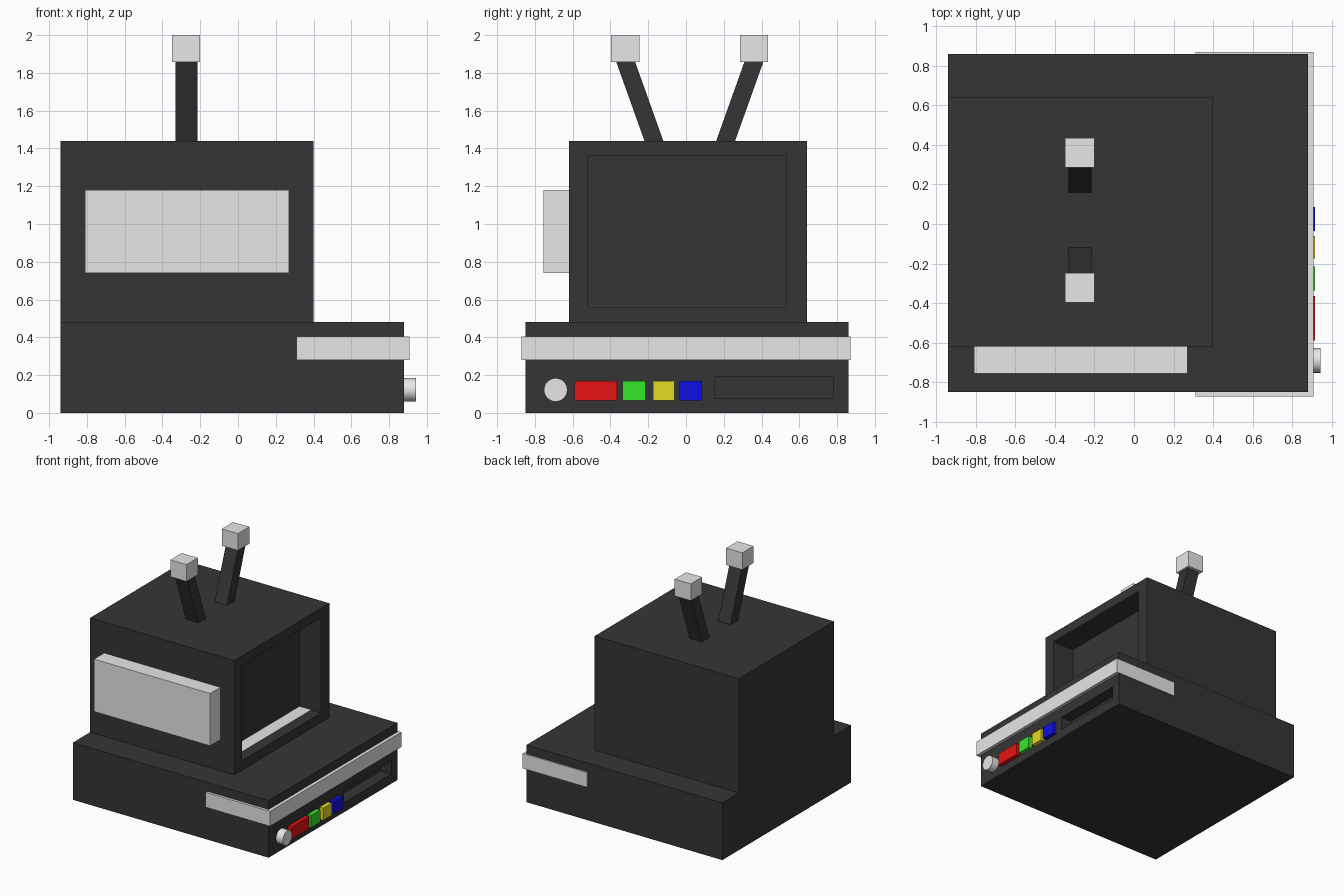
import bpy
import bmesh
from math import pi
from mathutils import Matrix

if "Cube" in bpy.data.objects:
    bpy.data.objects.remove(bpy.data.objects["Cube"], do_unlink=True)


def material(name, r, g, b):
    m = bpy.data.materials.new(name)
    m.use_nodes = True
    m.diffuse_color = (r, g, b, 1)
    m.node_tree.nodes["Principled BSDF"].inputs["Base Color"].default_value = (r, g, b, 1)
    return m


CHARCOAL = material("charcoal", 0.036, 0.036, 0.036)
PALE = material("pale grey", 0.8, 0.8, 0.8)
RED = material("red", 0.8, 0.006, 0.006)
GREEN = material("green", 0.036, 0.8, 0.023)
YELLOW = material("yellow", 0.8, 0.7, 0.018)
BLUE = material("blue", 0.005, 0.005, 0.8)


def finish(name, bm, mat):
    mesh = bpy.data.meshes.new(name)
    bmesh.ops.recalc_face_normals(bm, faces=bm.faces)
    bm.to_mesh(mesh)
    bm.free()
    mesh.materials.append(mat)
    ob = bpy.data.objects.new(name, mesh)
    bpy.context.collection.objects.link(ob)
    return ob


def box(name, mat, xs, ys, zs, lean=0):
    """Box between limits; lean shifts its top along y."""
    bm = bmesh.new()
    bmesh.ops.create_cube(bm, size=1)
    for v in bm.verts:
        top = v.co.z > 0
        v.co = (xs[v.co.x > 0], ys[v.co.y > 0] + lean * top, zs[top])
    return finish(name, bm, mat)


def carve(ob, xs, ys, zs):
    """Cut a rectangular recess into a part."""
    cutter = box("recess_cutter", CHARCOAL, xs, ys, zs)
    cutter.hide_render = True
    mod = ob.modifiers.new("recess", "BOOLEAN")
    mod.operation = "DIFFERENCE"
    mod.solver = "EXACT"
    mod.object = cutter
    bpy.context.view_layer.objects.active = ob
    bpy.ops.object.modifier_apply(modifier=mod.name)
    bpy.data.objects.remove(cutter, do_unlink=True)


# Base cabinet with a drive slot
base = box("base", CHARCOAL, (-0.94, 0.88), (-0.85, 0.86), (0, 0.48))
carve(base, (0.78, 1), (0.15, 0.78), (0.08, 0.19))

# Monitor with sunken screen and a pale strip on the recess floor
monitor = box("monitor", CHARCOAL, (-0.94, 0.4), (-0.62, 0.64), (0.48, 1.44))
carve(monitor, (0.2, 0.6), (-0.52, 0.53), (0.56, 1.36))
box("screen_sill", PALE, (0.2, 0.31), (-0.52, 0.53), (0.56, 0.563))

# Side panel and wrap-around band
box("side_panel", PALE, (-0.81, 0.27), (-0.755, -0.62), (0.74, 1.18))
box("band", PALE, (0.31, 0.908), (-0.872, 0.87), (0.28, 0.405))

# Buttons
for name, mat, ys in (
    ("red_button", RED, (-0.59, -0.365)),
    ("green_button", GREEN, (-0.335, -0.215)),
    ("yellow_button", YELLOW, (-0.175, -0.06)),
    ("blue_button", BLUE, (-0.035, 0.085)),
):
    box(name, mat, (0.87, 0.915), ys, (0.065, 0.168))

# Knob
bm = bmesh.new()
bmesh.ops.create_cone(
    bm, cap_ends=True, segments=32, radius1=0.062, radius2=0.062, depth=0.08,
    matrix=Matrix.Translation((0.903, -0.69, 0.122)) @ Matrix.Rotation(pi / 2, 4, "Y"))
knob = finish("knob", bm, PALE)
bpy.ops.object.select_all(action="DESELECT")
knob.select_set(True)
bpy.context.view_layer.objects.active = knob
bpy.ops.object.shade_smooth_by_angle()

# Leaning antennas with cube tips
for side, ys, lean, tip in (
    ("front", (-0.22, -0.12), -0.15, (-0.397, -0.247)),
    ("back", (0.16, 0.26), 0.15, (0.285, 0.435)),
):
    box(side + "_antenna", CHARCOAL, (-0.33, -0.215), ys, (1.44, 1.86), lean)
    box(side + "_antenna_tip", PALE, (-0.35, -0.2), tip, (1.858, 2))
